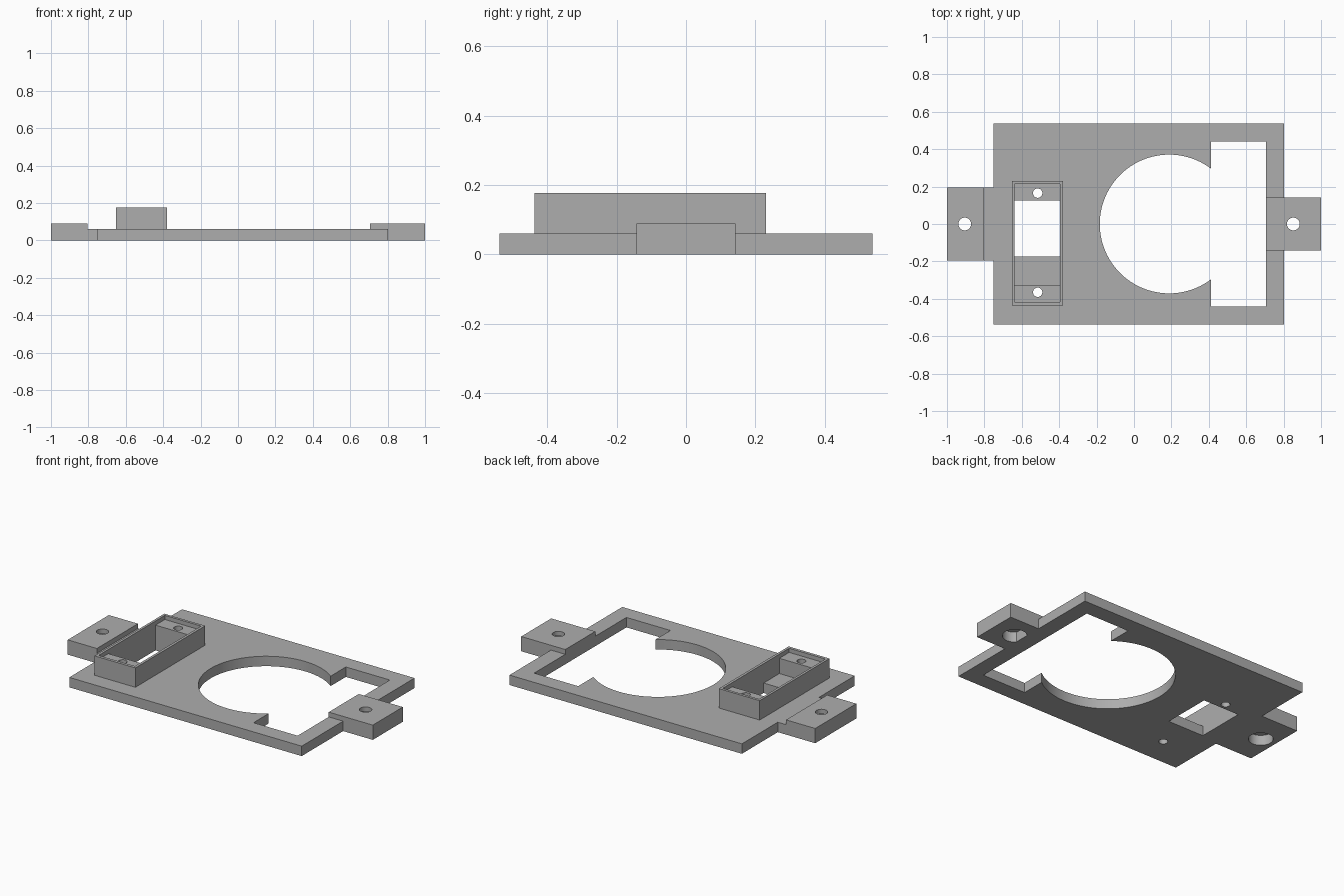
import bpy
import bmesh
import math

cube = bpy.data.objects.get("Cube")
if cube:
    bpy.data.objects.remove(cube, do_unlink=True)

grey = bpy.data.materials.new("mid grey plastic")
colour = (0.42, 0.42, 0.42, 1)
grey.diffuse_color = colour
grey.use_nodes = True
grey.node_tree.nodes["Principled BSDF"].inputs["Base Color"].default_value = colour


def make(name, bm):
    bmesh.ops.recalc_face_normals(bm, faces=bm.faces)
    mesh = bpy.data.meshes.new(name)
    bm.to_mesh(mesh)
    bm.free()
    obj = bpy.data.objects.new(name, mesh)
    bpy.context.collection.objects.link(obj)
    return obj


def box(name, x, y, z):
    """Box from (low, high) ranges."""
    bm = bmesh.new()
    bmesh.ops.create_cube(bm, size=1)
    for v in bm.verts:
        v.co = [r[0] if c < 0 else r[1] for c, r in zip(v.co, (x, y, z))]
    return make(name, bm)


def rod(name, x, y, radius, z, sides=48):
    """Upright cylinder."""
    bm = bmesh.new()
    bmesh.ops.create_cone(bm, cap_ends=True, segments=sides,
                          radius1=radius, radius2=radius, depth=z[1] - z[0])
    bmesh.ops.translate(bm, verts=bm.verts, vec=(x, y, sum(z) / 2))
    return make(name, bm)


def side_profile(name, points, half_width):
    """Extrude an x-z outline along y."""
    bm = bmesh.new()
    face = bm.faces.new([bm.verts.new((x, -half_width, z)) for x, z in points])
    out = bmesh.ops.extrude_face_region(bm, geom=[face])
    verts = [g for g in out["geom"] if isinstance(g, bmesh.types.BMVert)]
    bmesh.ops.translate(bm, verts=verts, vec=(0, 2 * half_width, 0))
    return make(name, bm)


def finish(obj, cutters):
    """Subtract the cutters, apply, then colour and shade."""
    for c in cutters:
        mod = obj.modifiers.new("cut", "BOOLEAN")
        mod.operation = "DIFFERENCE"
        mod.solver = "EXACT"
        mod.object = c
    bpy.context.view_layer.update()
    graph = bpy.context.evaluated_depsgraph_get()
    mesh = bpy.data.meshes.new_from_object(obj.evaluated_get(graph))
    obj.modifiers.clear()
    obj.data = mesh
    mesh.name = obj.name
    mesh.materials.clear()
    mesh.materials.append(grey)
    for c in cutters:
        bpy.data.objects.remove(c, do_unlink=True)
    bpy.ops.object.select_all(action="DESELECT")
    obj.select_set(True)
    bpy.context.view_layer.objects.active = obj
    bpy.ops.object.shade_smooth_by_angle(angle=math.radians(30))


THROUGH = (-0.1, 0.3)
POCKET_X = (-0.638, -0.396)
SCREW_X = -0.515
SCREW_YS = (0.165, -0.365)


def screw_cutters():
    return [rod("screw_cutter", SCREW_X, y, 0.025, THROUGH, 32) for y in SCREW_YS]


# Base plate with round opening, rectangular opening and pocket window
plate = box("base_plate", (-0.75, 0.802), (-0.538, 0.538), (0, 0.06))
finish(plate, [
    rod("round_cutter", 0.188, 0, 0.371, THROUGH, 96),
    box("square_cutter", (0.412, 0.706), (-0.44, 0.44), THROUGH),
    box("window_cutter", POCKET_X, (-0.175, 0.125), THROUGH),
] + screw_cutters())

# End tabs, each with a bolt hole counterbored from below
tabs = [
    ("right_side_tab", [(-1, 0), (-0.75, 0), (-0.75, 0.06), (-0.805, 0.06),
                        (-0.805, 0.089), (-1, 0.089)], 0.196, -0.905),
    ("left_side_tab", [(1, 0), (0.802, 0), (0.802, 0.06), (0.706, 0.06),
                       (0.706, 0.089), (1, 0.089)], 0.143, 0.852),
]
for name, outline, half_width, hole_x in tabs:
    tab = side_profile(name, outline, half_width)
    finish(tab, [rod("bolt_cutter", hole_x, 0, 0.034, THROUGH),
                 rod("counterbore_cutter", hole_x, 0, 0.068, (-0.1, 0.062))])

# Raised holder: thin rim, screw ledges at both ends, open pocket between
holder = box("holder_box", (-0.653, -0.38), (-0.436, 0.23), (0.06, 0.177))
finish(holder, [
    box("rim_cutter", POCKET_X, (-0.418, 0.214), (0.152, 0.3)),
    box("pocket_cutter", POCKET_X, (-0.325, 0.125), THROUGH),
] + screw_cutters())
